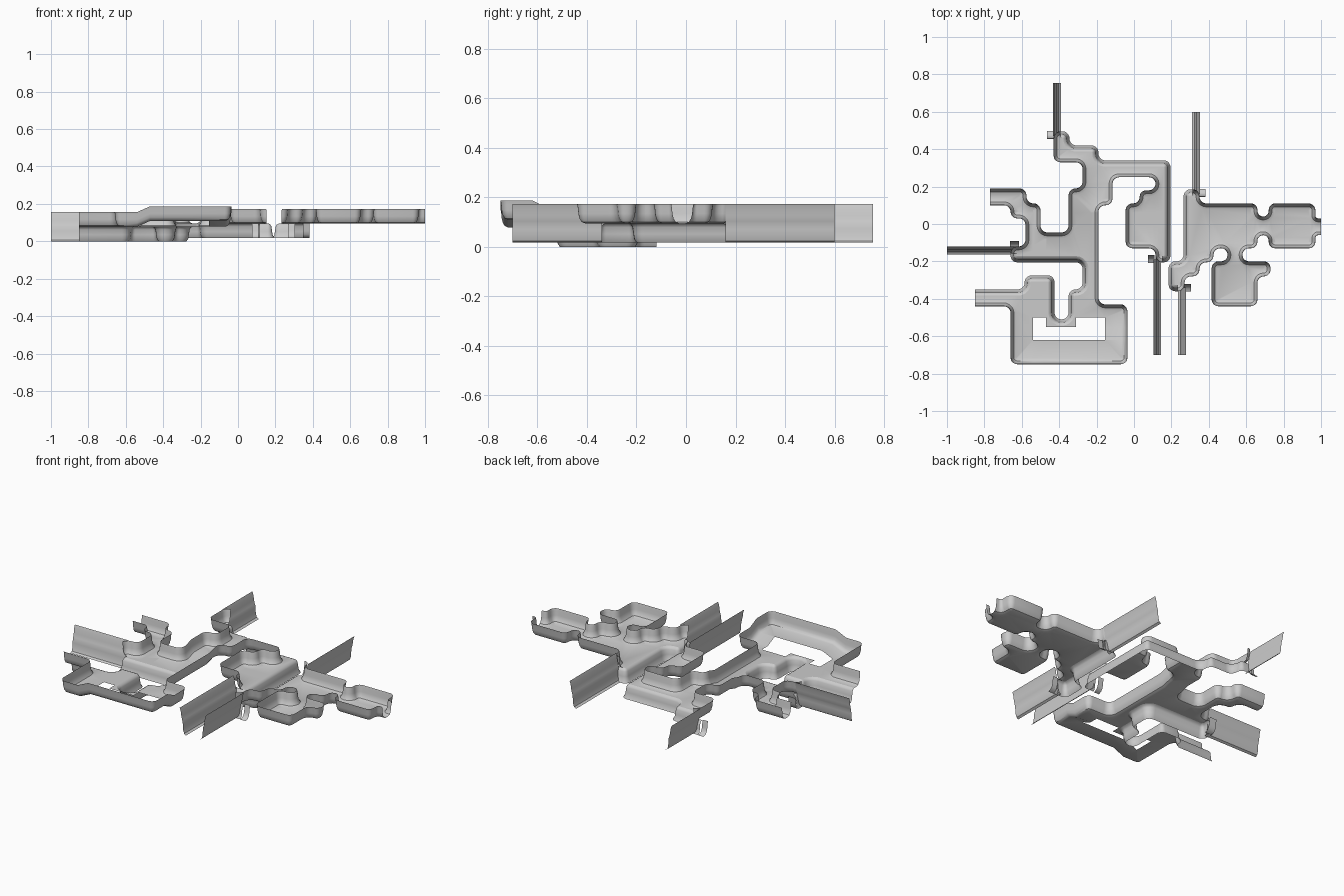
import bpy, bmesh, math
from mathutils import Vector

if "Cube" in bpy.data.objects:
    bpy.data.objects.remove(bpy.data.objects["Cube"])

H = 0.078                                   # height of one tier
W = 0.033                                   # how far the foot of a wall curves in
# profiles as (inset, height)
PROFILE = [(0, 1), (.10, .8), (.16, .5), (.3, .25), (.55, .08), (1, 0)]
CLIFF = [(1, 1), (.7, .94), (.5, .8), (.38, .45), (.28, .2), (0, 0)]
TALL = [(0, 2), (.16, 1.75), (.25, 1.4), (.38, 1.1), (.45, 1), (.5, .7), (.55, .35), (.7, .1), (1, 0)]


def clamp(t):
    return max(0.0, min(1.0, t))


def rounded(pts, closed, is_open, r=.036, n=5):
    """Round every corner of a path except those on an opening; also return corner indices."""
    out, ids, N = [], [], len(pts)
    for i in range(N):
        p = Vector(pts[i])
        a, b = Vector(pts[i - 1]), Vector(pts[(i + 1) % N])
        if (not closed and i in (0, N - 1)) or is_open(a, p) or is_open(p, b):
            out.append(p)
            ids.append(i)
            continue
        q = min(r, .495 * (a - p).length, .495 * (b - p).length)
        u, v = (a - p).normalized() * q, (b - p).normalized() * q
        for k in range(n + 1):
            t = math.pi / 2 * k / n
            out.append(p + u * (1 - math.sin(t)) + v * (1 - math.cos(t)))
            ids.append(i)
    return out, ids


def inset(path, d, closed, is_open):
    """Shift a path to its right by d; openings stay in place."""
    N, res = len(path), []

    def edge(a, b):
        t = (b - a).normalized()
        return Vector((t.y, -t.x)), (0 if is_open(a, b) else d)
    for i, p in enumerate(path):
        e1 = edge(path[i - 1], p) if closed or i > 0 else None
        e2 = edge(p, path[(i + 1) % N]) if closed or i < N - 1 else None
        (n1, d1), (n2, d2) = e1 or e2, e2 or e1
        c = n1.x * n2.y - n1.y * n2.x
        if abs(c) < 1e-4:
            res.append(p + n1 * d1)
        else:
            res.append(p + Vector((d1 * n2.y - d2 * n1.y, n1.x * d2 - n2.x * d1)) / c)
    return res


def build(name, pts, floor_z, closed=False, profile=PROFILE, w=W, openings=(),
          cliffs=(), hole=None, cuts=()):
    """Sweep a curved wall along a path; closed paths also get a floor.
    No wall is made on openings or on the outline edges listed in cliffs."""
    def is_open(a, b):
        return any(abs(a[0] - x) < 1e-4 and abs(b[0] - x) < 1e-4 for x in openings)
    path, ids = rounded(pts, closed, is_open)
    N = len(path)
    bm = bmesh.new()
    rings = [[bm.verts.new((p.x, p.y, h * H)) for p in inset(path, o * w, closed, is_open)]
             for o, h in profile]
    for i in range(N if closed else N - 1):
        j = (i + 1) % N
        c = ids[i]
        on_cliff = c in cliffs and (ids[j] != c or (c - 1) % len(pts) in cliffs)
        if is_open(path[i], path[j]) or on_cliff:
            continue
        for r0, r1 in zip(rings, rings[1:]):
            bm.faces.new((r0[i], r0[j], r1[j], r1[i]))
    if closed:
        loops = [rings[-1]]
        if hole:
            loops.append([bm.verts.new((x, y, 0)) for x, y in hole])
        edges = []
        for lp in loops:
            for i in range(len(lp)):
                a, b = lp[i], lp[(i + 1) % len(lp)]
                edges.append(bm.edges.get((a, b)) or bm.edges.new((a, b)))
        bmesh.ops.triangle_fill(bm, edges=edges, use_beauty=True, normal=(0, 0, 1))
    for axis, val in cuts:
        co, no = Vector((0, 0, 0)), Vector((0, 0, 0))
        co[axis], no[axis] = val, 1
        bmesh.ops.bisect_plane(bm, geom=bm.verts[:] + bm.edges[:] + bm.faces[:],
                               plane_co=co, plane_no=no)
    loose = [v for v in bm.verts if not v.link_faces]
    bmesh.ops.delete(bm, geom=loose, context='VERTS')
    for v in bm.verts:
        v.co.z += floor_z(v.co.x, v.co.y) if callable(floor_z) else floor_z
    bm.normal_update()
    bmesh.ops.reverse_faces(bm, faces=[f for f in bm.faces if f.normal.z < 0])
    me = bpy.data.meshes.new(name)
    bm.to_mesh(me)
    bm.free()
    ob = bpy.data.objects.new(name, me)
    bpy.context.collection.objects.link(ob)
    bpy.ops.object.select_all(action='DESELECT')
    ob.select_set(True)
    bpy.context.view_layer.objects.active = ob
    bpy.ops.object.shade_smooth_by_angle(angle=math.radians(35))
    return ob


HIGH, LOW = .095, .078                      # floor levels

# east rooms, clockwise outline
east = [(.27, .18), (.35, .18), (.35, .11), (.66, .11), (.66, .04), (.72, .04), (.72, .11),
        (.97, .11), (.97, .03), (1, .03), (1, -.06), (.97, -.06), (.97, -.13), (.72, -.13),
        (.72, -.06), (.66, -.06), (.66, -.13), (.58, -.13), (.58, -.2), (.73, -.2), (.73, -.28),
        (.66, -.28), (.66, -.44), (.415, -.44), (.415, -.2), (.5, -.2), (.5, -.13), (.425, -.13),
        (.425, -.205), (.35, -.205), (.35, -.28), (.27, -.28), (.27, -.36), (.185, -.36),
        (.185, -.2), (.265, -.2)]
east[0] = (.265, .185)
east[1] = (.35, .185)
build("east_rooms", east, HIGH, True, openings=(1,), cliffs={32, 33, 34, 35, 0})

# west rooms and corridors, clockwise outline
west = [(-.43, .33), (-.43, .495), (-.345, .495), (-.345, .42), (-.19, .42), (-.19, .34),
        (.195, .34), (.195, -.205), (.115, -.205), (.115, -.13), (-.045, -.13), (-.045, .11),
        (.03, .11), (.03, .18), (.115, .18), (.115, .25), (-.115, .25), (-.115, .1),
        (-.19, .1), (-.19, -.43), (-.035, -.43), (-.035, -.75), (-.66, -.75), (-.66, -.44),
        (-.85, -.44), (-.85, -.35), (-.585, -.35), (-.585, -.275), (-.425, -.275), (-.425, -.51),
        (-.35, -.51), (-.35, -.35), (-.275, -.35), (-.275, -.205), (-.66, -.205), (-.66, -.12),
        (-.58, -.12), (-.58, .03), (-.66, .03), (-.66, .1), (-.77, .1), (-.77, .19),
        (-.575, .19), (-.575, .11), (-.5, .11), (-.5, -.045), (-.35, -.045), (-.35, .19),
        (-.275, .19), (-.275, .33)]
pit = [(-.54, -.5), (-.47, -.5), (-.47, -.55), (-.31, -.55), (-.31, -.5), (-.155, -.5),
       (-.155, -.62), (-.54, -.62)]


def west_floor(x, y):
    """Low in the south-west, ramps up to the north and to the south bridge."""
    if y < -.5:
        return LOW + .031 * clamp((x + .54) / .07) * clamp((-.555 - y) / .065)
    if x > -.1 and y > -.3:
        return HIGH
    if x < -.45 and y < .25:
        return LOW
    return LOW + (HIGH - LOW) * clamp(y / .06)


build("west_rooms", west, west_floor, True, openings=(-.85, -.77), hole=pit,
      cliffs=set(range(1, 8)) | set(range(25, 35)),
      cuts=[(1, 0), (1, .06), (1, -.555), (1, -.62), (0, -.54), (0, -.47)])

# lower cliffs facing the canyons, dropping from the open room edges
build("east_cliff", east[32:] + east[:2], HIGH - H, profile=CLIFF)
build("west_cliff", west[1:9], HIGH - H, profile=CLIFF)
build("south_cliff", west[25:36], LOW - H, profile=CLIFF)

# free-standing two-tier canyon walls: start, end, floor height
strips = [((.103, -.7), (.103, -.19), HIGH), ((.277, -.34), (.277, -.7), HIGH),
          ((.353, .6), (.353, .16), HIGH), ((-.433, .47), (-.433, .755), HIGH),
          ((-1, -.12), (-.64, -.12), LOW)]
for k, (a, b, z) in enumerate(strips):
    build(f"canyon_wall_{k}", [a, b], z - H, profile=TALL, w=.042)

# short return walls where strips meet the cliffs
tabs = [((.075, -.167), (.11, -.167), HIGH), ((.27, -.32), (.305, -.32), HIGH),
        ((.382, .145), (.347, .145), HIGH), ((-.43, .455), (-.465, .455), HIGH),
        ((-.663, -.09), (-.615, -.09), LOW)]
for k, (a, b, z) in enumerate(tabs):
    build(f"return_wall_{k}", [a, b], z - H, w=.042)
